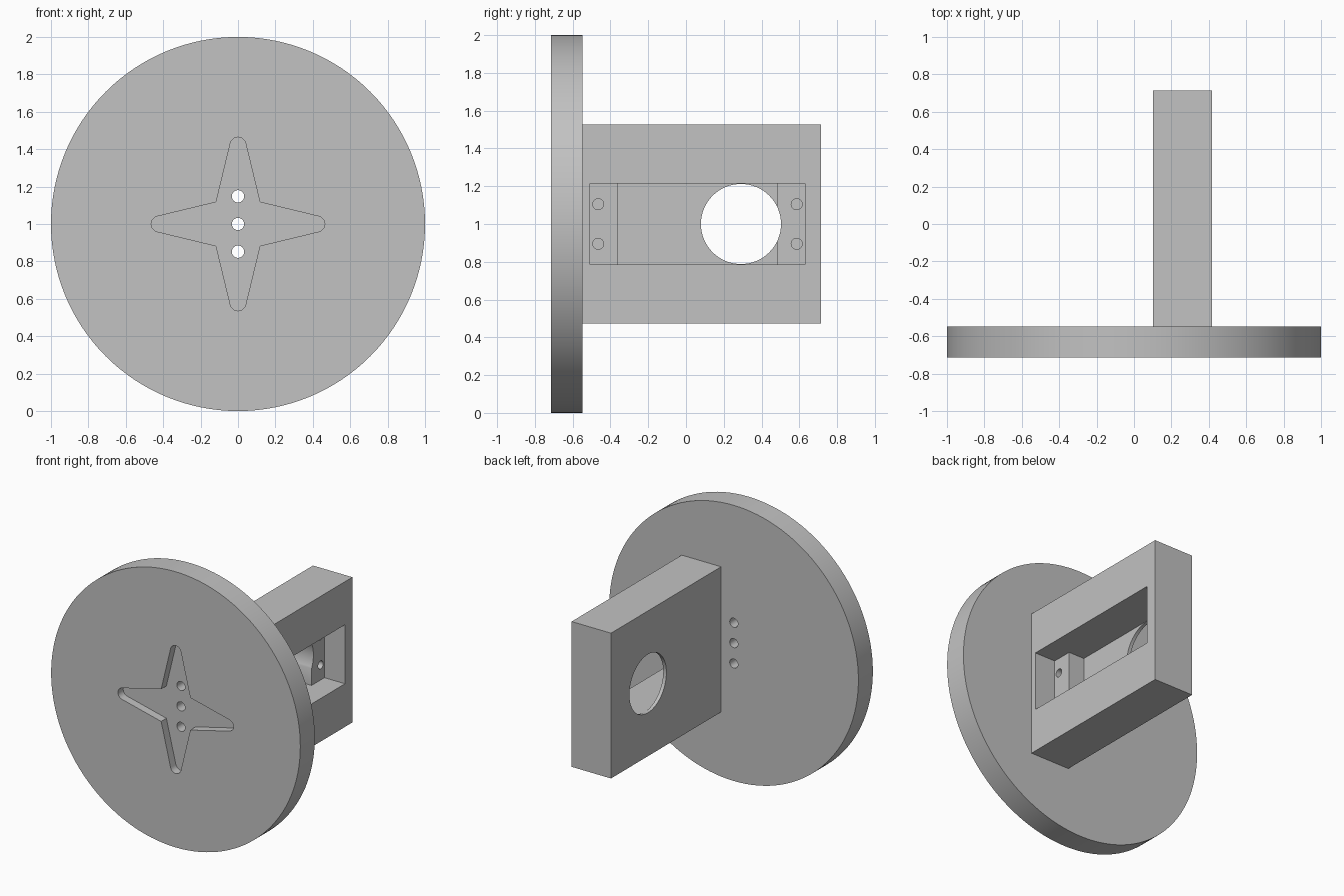
import bpy
import bmesh
from math import cos, sin, pi, radians
from mathutils import Vector

cube = bpy.data.objects.get("Cube")
if cube:
    bpy.data.objects.remove(cube)

grey = bpy.data.materials.new("plain grey")
grey.use_nodes = True
colour = (0.54, 0.54, 0.54, 1)
grey.diffuse_color = colour
grey.node_tree.nodes["Principled BSDF"].inputs["Base Color"].default_value = colour


def prism(name, outline, axis, start, end):
    """Extrude a 2D outline along x (outline is y, z) or y (outline is x, z)."""
    def place(u, v):
        return Vector((start, u, v) if axis == "x" else (u, start, v))
    bm = bmesh.new()
    face = bm.faces.new([bm.verts.new(place(u, v)) for u, v in outline])
    grown = bmesh.ops.extrude_face_region(bm, geom=[face])["geom"]
    shift = Vector((end - start, 0, 0) if axis == "x" else (0, end - start, 0))
    bmesh.ops.translate(bm, vec=shift,
                        verts=[g for g in grown if isinstance(g, bmesh.types.BMVert)])
    bmesh.ops.recalc_face_normals(bm, faces=bm.faces)
    mesh = bpy.data.meshes.new(name)
    bm.to_mesh(mesh)
    bm.free()
    obj = bpy.data.objects.new(name, mesh)
    bpy.context.collection.objects.link(obj)
    mesh.materials.append(grey)
    return obj


def circle(u, v, r, n=32):
    return [(u + r * cos(2 * pi * i / n), v + r * sin(2 * pi * i / n)) for i in range(n)]


def rect(u0, u1, v0, v1):
    return [(u0, v0), (u1, v0), (u1, v1), (u0, v1)]


def cut(body, cutter):
    cutter.hide_render = True
    mod = body.modifiers.new("cut", "BOOLEAN")
    mod.operation = "DIFFERENCE"
    mod.solver = "EXACT"
    mod.object = cutter
    bpy.context.view_layer.objects.active = body
    bpy.ops.object.modifier_apply(modifier=mod.name)
    bpy.data.objects.remove(cutter)


def smooth(obj):
    bpy.ops.object.select_all(action="DESELECT")
    obj.select_set(True)
    bpy.context.view_layer.objects.active = obj
    bpy.ops.object.shade_smooth_by_angle(angle=radians(30))


MID = 1.0                       # height of the wheel axis
FRONT, JOIN, BACK = -0.714, -0.548, 0.714
INNER, OUTER = 0.102, 0.418     # block sides

# Wheel disc
wheel = prism("wheel_disc", circle(0, MID, 1, 128), "y", FRONT, JOIN)

# Four-armed recess with rounded tips
star = []
tip_r, tip_c, waist = 0.042, 0.422, 0.117
for arm in range(4):
    turn = arm * pi / 2
    pts = [(tip_c + tip_r * cos(a), tip_r * sin(a))
           for a in (radians(-76 + 152 * i / 10) for i in range(11))]
    pts.append((waist, waist))
    star += [(x * cos(turn) - y * sin(turn), MID + x * sin(turn) + y * cos(turn))
             for x, y in pts]
cut(wheel, prism("star_cutter", star, "y", FRONT - 0.1, FRONT + 0.06))

# Axle and screw holes through the wheel
for dz in (-0.148, 0, 0.148):
    cut(wheel, prism("hole_cutter", circle(0, MID + dz, 0.033), "y", FRONT - 0.1, JOIN + 0.1))
smooth(wheel)

# Motor mount block
block = prism("mount_block", rect(JOIN, BACK, MID - 0.527, MID + 0.527), "x", INNER, OUTER)

# Stepped pocket: shallow ledges at both ends, deep middle
half = 0.214
cut(block, prism("ledge_cutter", rect(-0.508, 0.63, MID - half, MID + half),
                 "x", OUTER - 0.165, OUTER + 0.1))
cut(block, prism("deep_cutter", rect(-0.36, 0.482, MID - half, MID + half),
                 "x", INNER + 0.025, OUTER + 0.05))

# Round opening through the thin wall
cut(block, prism("opening_cutter", circle(0.291, MID, 0.212, 64), "x", INNER - 0.1, OUTER + 0.1))

# Blind screw holes in the ledges
for y in (-0.465, 0.586):
    for dz in (-0.105, 0.105):
        cut(block, prism("screw_cutter", circle(y, MID + dz, 0.029), "x",
                         INNER + 0.04, OUTER + 0.1))
smooth(block)
